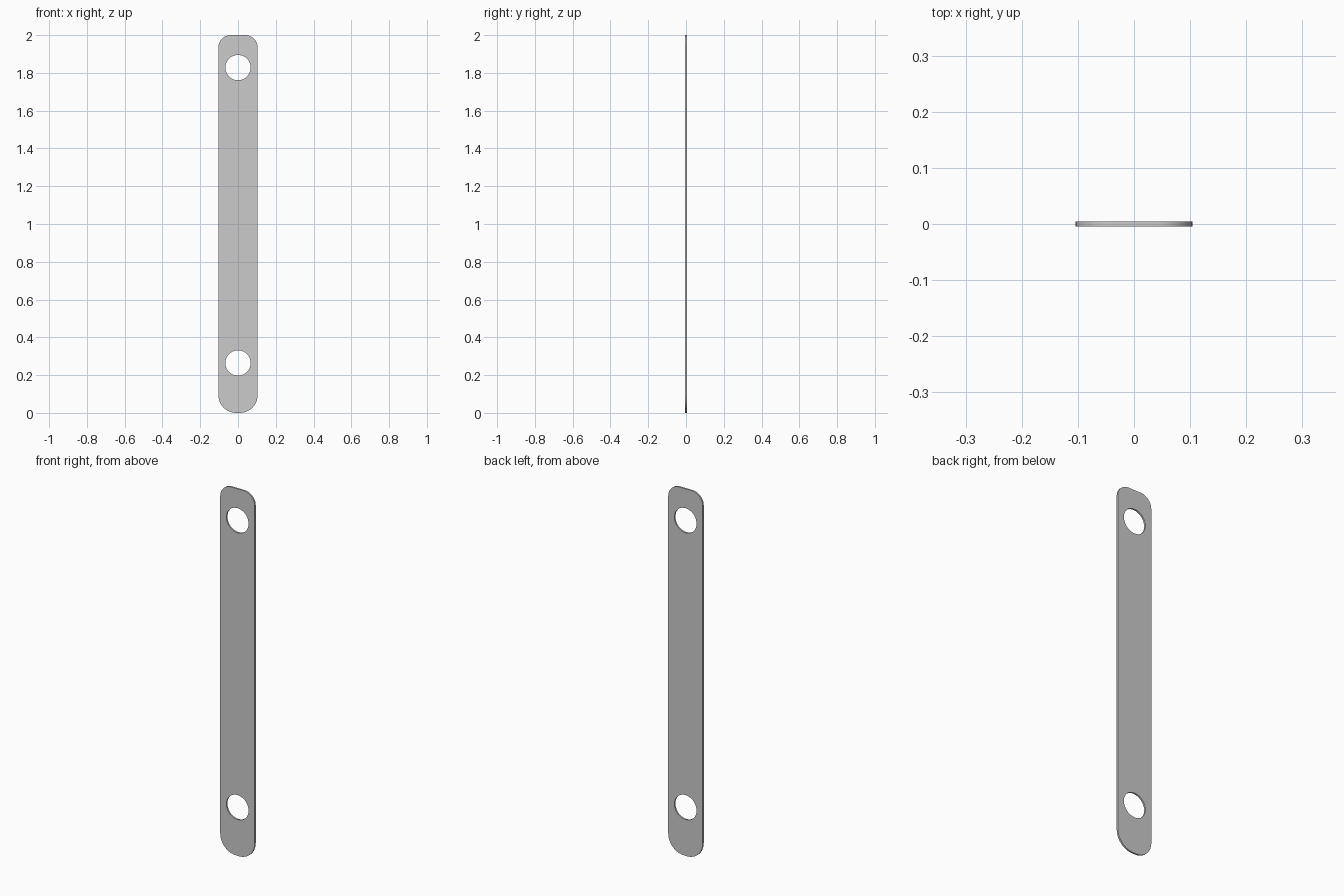
import bpy
from math import sin, cos, pi

if "Cube" in bpy.data.objects:
    bpy.data.objects.remove(bpy.data.objects["Cube"])

HALF_W, HEIGHT, THICK = 0.104, 2.0, 0.009
R_BOTTOM, R_TOP = 0.094, 0.066
HOLE_R, HOLE_Z = 0.067, (0.264, 1.828)


def arc(cx, cz, r, start, sweep, n):
    return [(cx + r * cos(start + sweep * i / n), cz + r * sin(start + sweep * i / n))
            for i in range(n + 1)]


def add_loop(curve, pts):
    spline = curve.splines.new('POLY')
    spline.points.add(len(pts) - 1)
    for p, (x, z) in zip(spline.points, pts):
        p.co = (x, z, 0, 1)
    spline.use_cyclic_u = True


curve = bpy.data.curves.new("strap_plate", 'CURVE')
curve.dimensions = '2D'
curve.fill_mode = 'BOTH'
curve.extrude = THICK / 2

# Outline with wider rounding at the bottom than at the top
outline = []
for k, (sx, z, r) in enumerate([(1, HEIGHT - R_TOP, R_TOP), (-1, HEIGHT - R_TOP, R_TOP),
                                (-1, R_BOTTOM, R_BOTTOM), (1, R_BOTTOM, R_BOTTOM)]):
    outline += arc(sx * (HALF_W - r), z, r, k * pi / 2, pi / 2, 10)
add_loop(curve, outline)

# Two round screw holes
for z in HOLE_Z:
    add_loop(curve, arc(0, z, HOLE_R, 0, 2 * pi, 40)[:-1])

# Stand the plate upright and turn it into a mesh
plate = bpy.data.objects.new("strap_plate", curve)
bpy.context.collection.objects.link(plate)
plate.rotation_euler.x = pi / 2
bpy.context.view_layer.objects.active = plate
plate.select_set(True)
bpy.ops.object.convert(target='MESH')
bpy.ops.object.transform_apply(rotation=True)
bpy.ops.object.shade_smooth_by_angle()
